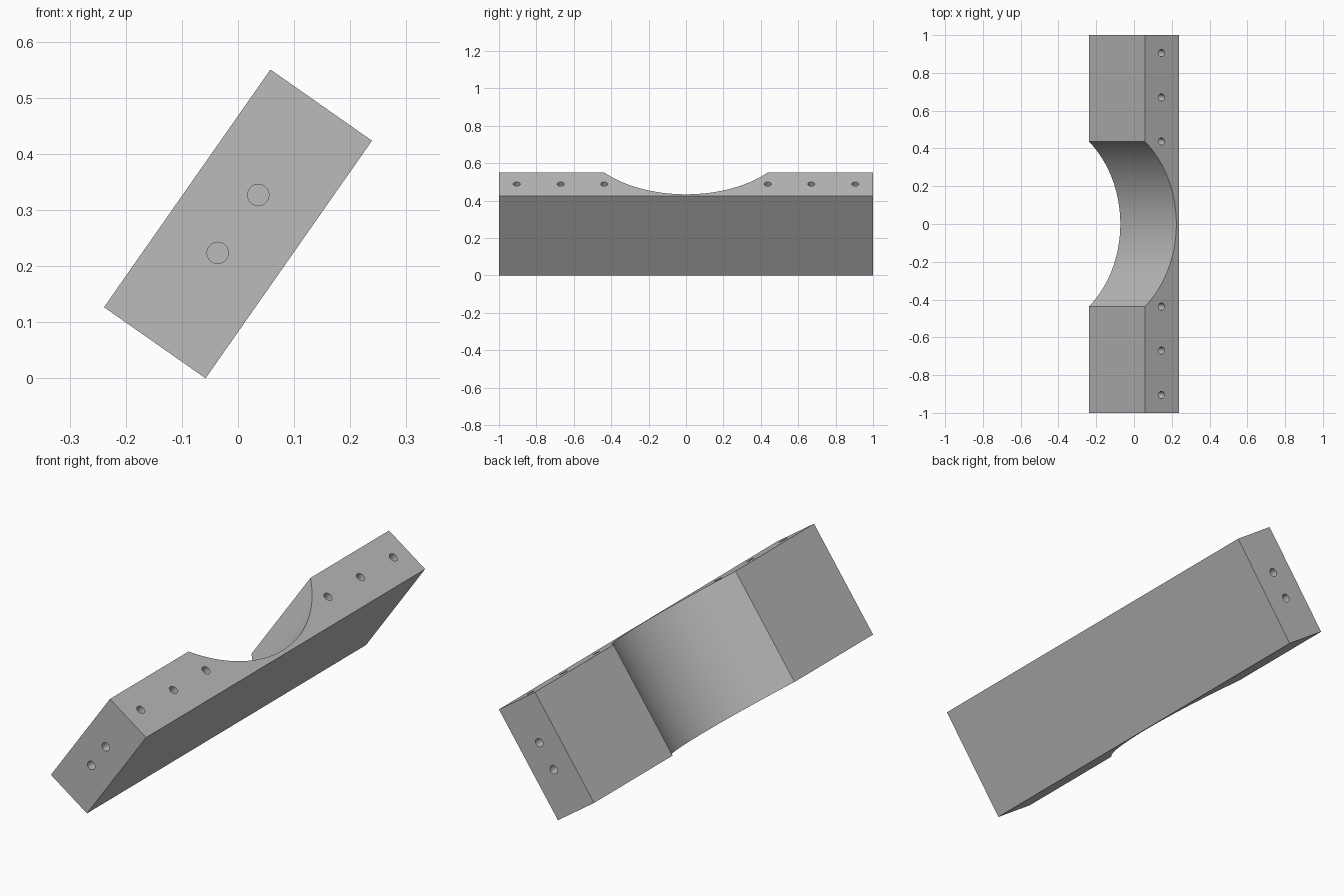
import bpy, bmesh, math
from mathutils import Matrix, Vector

cube = bpy.data.objects.get("Cube")
if cube:
    bpy.data.objects.remove(cube, do_unlink=True)

THICK, HEIGHT = 0.221, 0.517      # block section
NOTCH, DEPTH = 0.437, 0.203       # half width and depth of the curved recess
HOLE_R, HOLE_DEPTH = 0.019, 0.1
TILT = math.radians(35)

grey = bpy.data.materials.new("plain_grey")
grey.use_nodes = True
colour = (0.5, 0.5, 0.5, 1)
grey.diffuse_color = colour
grey.node_tree.nodes["Principled BSDF"].inputs["Base Color"].default_value = colour


def make_object(name, bm):
    bmesh.ops.recalc_face_normals(bm, faces=bm.faces)
    mesh = bpy.data.meshes.new(name)
    bm.to_mesh(mesh)
    bm.free()
    mesh.materials.append(grey)
    obj = bpy.data.objects.new(name, mesh)
    bpy.context.collection.objects.link(obj)
    return obj


# Block: plan outline with a circular recess, extruded along its height
radius = (NOTCH ** 2 + DEPTH ** 2) / (2 * DEPTH)
half_angle = math.asin(NOTCH / radius)
centre_x = -THICK / 2 + DEPTH - radius
outline = [(-THICK / 2, -1), (THICK / 2, -1), (THICK / 2, 1), (-THICK / 2, 1)]
STEPS = 64
for i in range(STEPS + 1):
    a = half_angle * (1 - 2 * i / STEPS)
    outline.append((centre_x + radius * math.cos(a), radius * math.sin(a)))
bm = bmesh.new()
base = bm.faces.new([bm.verts.new((x, y, -HEIGHT / 2)) for x, y in outline])
extruded = bmesh.ops.extrude_face_region(bm, geom=[base])["geom"]
bmesh.ops.translate(bm, vec=(0, 0, HEIGHT),
                    verts=[g for g in extruded if isinstance(g, bmesh.types.BMVert)])
block = make_object("notched_block", bm)

# Blind holes: three per side in the upper edge, two in each end
bm = bmesh.new()


def add_hole(position, axis):
    turn = Vector(axis).to_track_quat('Z', 'Y').to_matrix().to_4x4()
    bmesh.ops.create_cone(bm, cap_ends=True, segments=32, radius1=HOLE_R,
                          radius2=HOLE_R, depth=2 * HOLE_DEPTH,
                          matrix=Matrix.Translation(position) @ turn)


for side in (-1, 1):
    for y in (0.437, 0.67, 0.905):
        add_hole((-0.003, side * y, HEIGHT / 2), (0, 0, 1))
    for z in (-0.063, 0.063):
        add_hole((0, side, z), (0, side, 0))
cutter = make_object("hole_cutter", bm)
cutter.hide_render = True

# Drill the holes and discard the cutter
bpy.context.view_layer.objects.active = block
block.select_set(True)
cutter.select_set(False)
drill = block.modifiers.new("holes", 'BOOLEAN')
drill.operation = 'DIFFERENCE'
drill.solver = 'EXACT'
drill.object = cutter
bpy.ops.object.modifier_apply(modifier=drill.name)
bpy.data.objects.remove(cutter, do_unlink=True)
bpy.ops.object.shade_smooth_by_angle(angle=math.radians(30))

# Lean the block and rest its lower edge on the ground
lift = (HEIGHT * math.cos(TILT) + THICK * math.sin(TILT)) / 2
block.rotation_euler = (0, TILT, 0)
block.location = (0, 0, lift)
